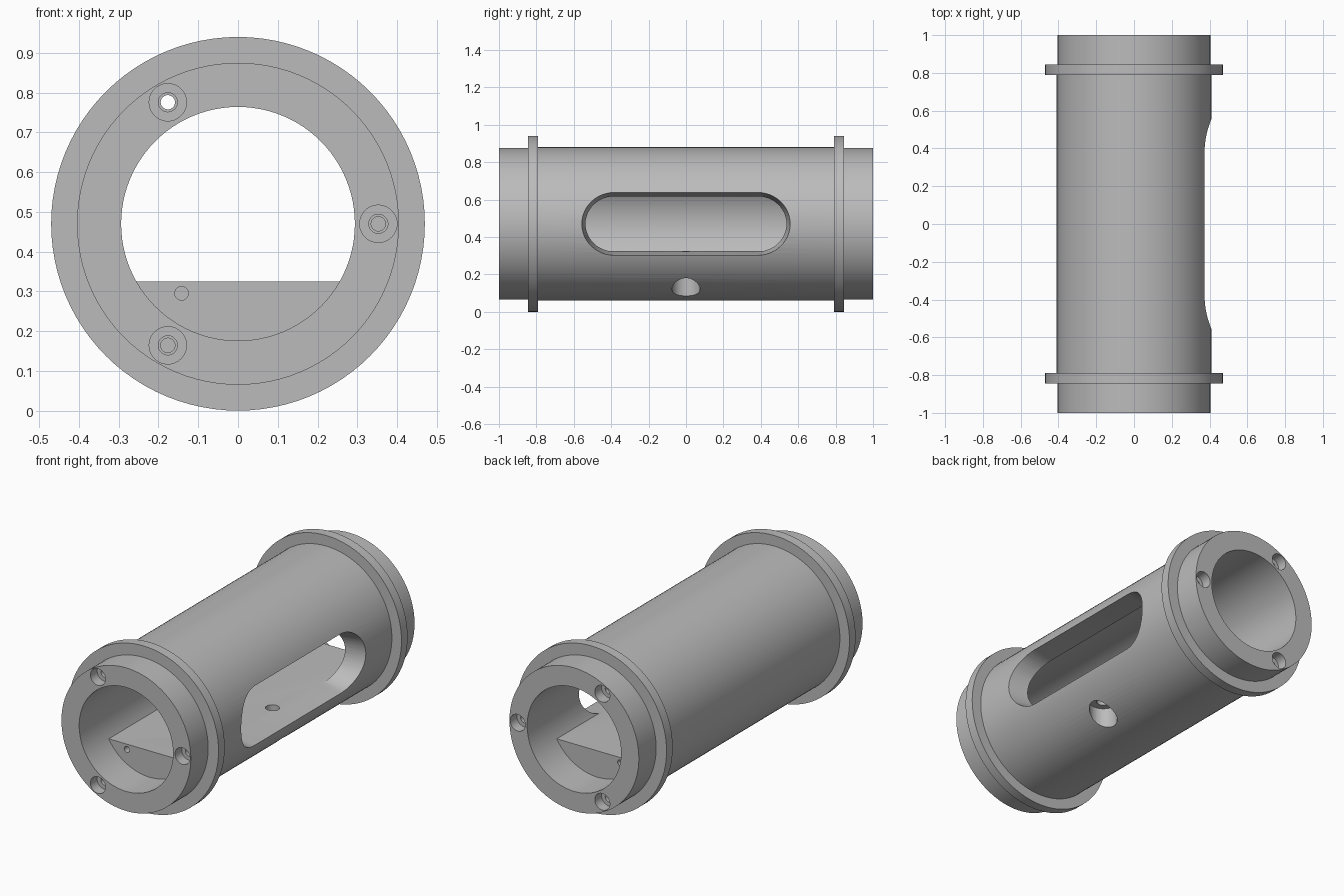
import bpy, bmesh, math
from mathutils import Matrix, Vector

if "Cube" in bpy.data.objects:
    bpy.data.objects.remove(bpy.data.objects["Cube"])

CZ = 0.47          # height of the tube axis
BORE = 0.294
SEG = 96

grey = bpy.data.materials.new("grey")
grey.diffuse_color = (0.5, 0.5, 0.5, 1)
grey.use_nodes = True
grey.node_tree.nodes["Principled BSDF"].inputs["Base Color"].default_value = grey.diffuse_color


def add_object(name, bm):
    bmesh.ops.recalc_face_normals(bm, faces=bm.faces[:])
    mesh = bpy.data.meshes.new(name)
    bm.to_mesh(mesh)
    bm.free()
    mesh.materials.append(grey)
    ob = bpy.data.objects.new(name, mesh)
    bpy.context.collection.objects.link(ob)
    return ob


def loft(name, rings, closed=False):
    """Skin a list of rings; cap the ends unless the rings close on themselves."""
    bm = bmesh.new()
    rows = [[bm.verts.new(p) for p in ring] for ring in rings]
    n = len(rows[0])
    pairs = list(zip(rows, rows[1:]))
    if closed:
        pairs.append((rows[-1], rows[0]))
    else:
        bm.faces.new(rows[0])
        bm.faces.new(rows[-1])
    for a, b in pairs:
        for i in range(n):
            j = (i + 1) % n
            bm.faces.new((a[i], a[j], b[j], b[i]))
    return add_object(name, bm)


def cylinder(name, start, end, r, seg=40):
    start, end = Vector(start), Vector(end)
    d = end - start
    bm = bmesh.new()
    m = Matrix.Translation((start + end) / 2) @ d.to_track_quat('Z', 'Y').to_matrix().to_4x4()
    bmesh.ops.create_cone(bm, cap_ends=True, segments=seg, radius1=r, radius2=r,
                          depth=d.length, matrix=m)
    return add_object(name, bm)


def circle(r, y):
    return [(r * math.cos(2 * math.pi * i / SEG), y, CZ + r * math.sin(2 * math.pi * i / SEG))
            for i in range(SEG)]


# Tube with stepped ends and two flanges
half = [(0.41, 0.79), (0.47, 0.79), (0.47, 0.845), (0.405, 0.845), (0.405, 1.0), (BORE, 1.0)]
profile = [(r, -y) for r, y in reversed(half)] + half
tube = loft("tube", [circle(r, y) for r, y in profile], closed=True)

# Flat floor filling the bottom of the bore
fr, drop = 0.35, 0.145
a0 = math.asin(drop / fr)
arc = [math.pi + a0 + (math.pi - 2 * a0) * i / 40 for i in range(41)]
floor = loft("floor", [[(fr * math.cos(a), y, CZ + fr * math.sin(a)) for a in arc]
                       for y in (-0.79, 0.79)])


# Tapered rounded window in the right wall
def window_ring(x):
    r = 0.168 + (x - 0.374) * 0.17
    pts = []
    for side in (1, -1):
        for i in range(25):
            a = -math.pi / 2 + math.pi * i / 24
            pts.append((x, side * (0.383 + r * math.cos(a)), CZ + side * r * math.sin(a)))
    return pts


cutters = [loft("window_cutter", [window_ring(0.15), window_ring(0.5)])]

# Counterbored screw holes in both ends; one pilot runs the whole length
for k in range(3):
    a = 2 * math.pi * k / 3
    x, z = 0.353 * math.cos(a), CZ + 0.353 * math.sin(a)
    for s in (-1, 1):
        for r, depth in ((0.047, 0.94), (0.024, 0.79), (0.018, 0.65)):
            cutters.append(cylinder("screw_cutter", (x, s * depth, z), (x, s * 1.05, z), r))
    if k == 1:
        cutters.append(cylinder("wire_cutter", (x, -0.7, z), (x, 0.7, z), 0.018))

# Small blind holes in the ends of the floor
for s in (-1, 1):
    cutters.append(cylinder("pin_cutter", (-0.142, s * 0.68, 0.295), (-0.142, s * 0.85, 0.295), 0.017))

# Counterbored hole up through the floor
cutters.append(cylinder("mount_cutter", (0.215, 0, -0.05), (0.215, 0, 0.205), 0.075))
cutters.append(cylinder("mount_pilot_cutter", (0.215, 0, 0.1), (0.215, 0, 0.36), 0.036))

# Join the floor, cut every hole and bake the result
for ob, op in [(floor, 'UNION')] + [(c, 'DIFFERENCE') for c in cutters]:
    mod = tube.modifiers.new(ob.name, 'BOOLEAN')
    mod.operation, mod.object, mod.solver = op, ob, 'EXACT'
deps = bpy.context.evaluated_depsgraph_get()
baked = bpy.data.meshes.new_from_object(tube.evaluated_get(deps))
tube.modifiers.clear()
tube.data = baked
for ob in [floor] + cutters:
    bpy.data.objects.remove(ob)

bpy.context.view_layer.objects.active = tube
tube.select_set(True)
bpy.ops.object.shade_smooth_by_angle(angle=math.radians(30))
